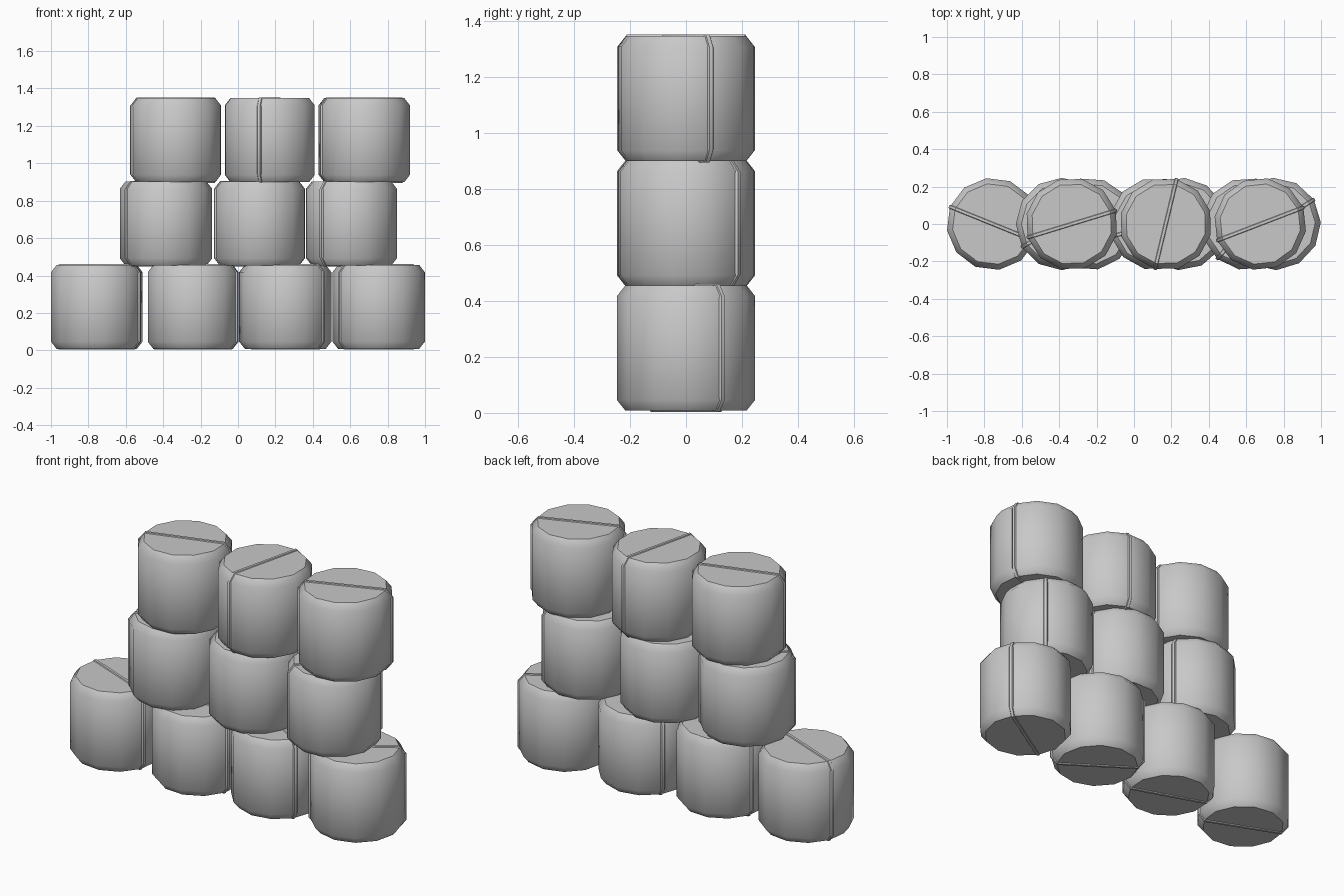
import bpy
from math import radians, cos, sin, tau

if "Cube" in bpy.data.objects:
    bpy.data.objects.remove(bpy.data.objects["Cube"])

R, BEVEL_IN, BEVEL_UP = 0.247, 0.03, 0.038    # drum radius and rim chamfer
BASE, TOP, STEP = 0.008, 0.456, 0.446         # cap heights and row spacing
SIDES = 12
STRAP = 0.014                                 # strap section radius

grey = bpy.data.materials.new("plain grey")
grey.use_nodes = True
grey.diffuse_color = (0.58, 0.58, 0.58, 1)
grey.node_tree.nodes["Principled BSDF"].inputs["Base Color"].default_value = grey.diffuse_color

# Half outline shared by the drum and its strap, bottom to top
profile = [(R - BEVEL_IN, BASE), (R, BASE + BEVEL_UP),
           (R, TOP - BEVEL_UP), (R - BEVEL_IN, TOP)]


def smooth(obj):
    bpy.ops.object.select_all(action='DESELECT')
    obj.select_set(True)
    bpy.context.view_layer.objects.active = obj
    bpy.ops.object.shade_smooth_by_angle(angle=radians(45))


def add_drum(name, loc, turn):
    verts = [(r * cos(tau * i / SIDES), r * sin(tau * i / SIDES), z)
             for r, z in profile for i in range(SIDES)]
    faces = [tuple(reversed(range(SIDES))),
             tuple(range(len(verts) - SIDES, len(verts)))]
    for ring in range(len(profile) - 1):
        a = ring * SIDES
        for i in range(SIDES):
            j = (i + 1) % SIDES
            faces.append((a + i, a + j, a + SIDES + j, a + SIDES + i))
    mesh = bpy.data.meshes.new(name)
    mesh.from_pydata(verts, [], faces)
    mesh.materials.append(grey)
    obj = bpy.data.objects.new(name, mesh)
    bpy.context.collection.objects.link(obj)
    obj.location, obj.rotation_euler.z = loc, turn
    smooth(obj)


def add_strap(name, loc, turn):
    # Closed loop across both caps and down two opposite sides, half sunk in
    curve = bpy.data.curves.new(name, 'CURVE')
    curve.dimensions = '3D'
    curve.bevel_depth, curve.bevel_resolution = STRAP, 1
    sink = STRAP * 0.45
    mid = (BASE + TOP) / 2
    half = [(r - sink, z + (sink if z < mid else -sink)) for r, z in profile]
    loop = half + [(-r, z) for r, z in reversed(half)]
    spline = curve.splines.new('POLY')
    spline.points.add(len(loop) - 1)
    for point, (x, z) in zip(spline.points, loop):
        point.co = (x, 0, z, 1)
    spline.use_cyclic_u = True
    curve.materials.append(grey)
    obj = bpy.data.objects.new(name, curve)
    bpy.context.collection.objects.link(obj)
    obj.location, obj.rotation_euler.z = loc, turn
    bpy.ops.object.select_all(action='DESELECT')
    obj.select_set(True)
    bpy.context.view_layer.objects.active = obj
    bpy.ops.object.convert(target='MESH')
    smooth(bpy.context.view_layer.objects.active)


# Rows from bottom to top: (x position, strap angle in degrees)
rows = [
    [(-0.755, -22), (-0.24, -19), (0.253, -34), (0.752, 32)],
    [(-0.385, 30), (0.115, 16), (0.607, 49)],
    [(-0.333, 17), (0.17, 76.5), (0.675, 21)],
]
for level, row in enumerate(rows):
    for n, (x, angle) in enumerate(row):
        tag = f"row_{level + 1}_{n + 1}"
        place = (x, 0, level * STEP)
        add_drum("drum_" + tag, place, radians(angle))
        add_strap("strap_" + tag, place, radians(angle))
